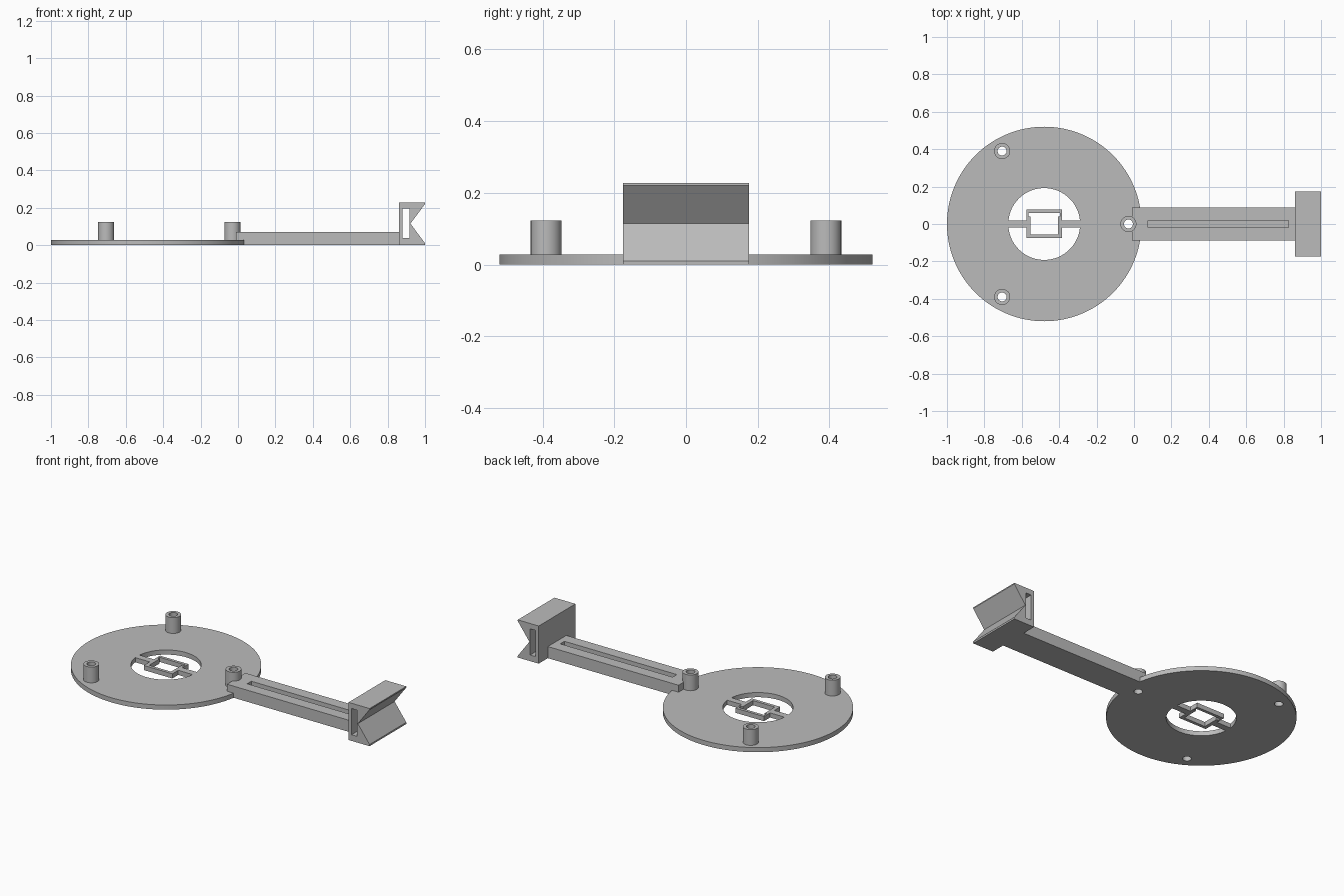
import bpy, bmesh, math

if "Cube" in bpy.data.objects:
    bpy.data.objects.remove(bpy.data.objects["Cube"])

grey = bpy.data.materials.new("plain grey")
grey.use_nodes = True
COLOUR = (0.5, 0.5, 0.5, 1)
grey.diffuse_color = COLOUR
grey.node_tree.nodes["Principled BSDF"].inputs["Base Color"].default_value = COLOUR


def finish(name, bm):
    bmesh.ops.recalc_face_normals(bm, faces=bm.faces)
    mesh = bpy.data.meshes.new(name)
    bm.to_mesh(mesh)
    bm.free()
    mesh.materials.append(grey)
    obj = bpy.data.objects.new(name, mesh)
    bpy.context.collection.objects.link(obj)
    return obj


def prism(name, outline, offset):
    bm = bmesh.new()
    face = bm.faces.new([bm.verts.new(p) for p in outline])
    side = bmesh.ops.extrude_face_region(bm, geom=[face])["geom"]
    bmesh.ops.translate(bm, vec=offset, verts=[v for v in side if isinstance(v, bmesh.types.BMVert)])
    return finish(name, bm)


def box(name, x0, x1, y0, y1, z0, z1):
    return prism(name, [(x0, y0, z0), (x1, y0, z0), (x1, y1, z0), (x0, y1, z0)], (0, 0, z1 - z0))


def cylinder(name, x, y, r, z0, z1, n=48):
    ring = [(x + r * math.cos(math.tau * i / n), y + r * math.sin(math.tau * i / n), z0) for i in range(n)]
    return prism(name, ring, (0, 0, z1 - z0))


def combine(obj, other, operation="DIFFERENCE"):
    mod = obj.modifiers.new(operation, "BOOLEAN")
    mod.operation, mod.solver, mod.object = operation, "EXACT", other
    bpy.context.view_layer.objects.active = obj
    bpy.ops.object.modifier_apply(modifier=mod.name)
    bpy.data.objects.remove(other)


CX, PLATE = -0.48, 0.028
POSTS = [(-0.705, 0.39), (-0.705, -0.39), (-0.03, 0)]

# Round base plate with its central opening
plate = cylinder("base_plate", CX, 0, 0.52, 0, PLATE, 128)
combine(plate, cylinder("cutter", CX, 0, 0.192, -0.1, 0.1, 96))

# Centre frame held by two bars, with small ears in the opening
frame = box("centre_frame", CX - 0.095, CX + 0.095, -0.076, 0.078, 0, PLATE)
combine(frame, box("cutter", CX - 0.073, CX + 0.073, -0.057, 0.06, -0.1, 0.1))
combine(frame, box("cutter", CX - 0.085, CX + 0.085, 0.04, 0.06, -0.1, 0.1))
for side, name in ((-1, "right_bar"), (1, "left_bar")):
    a, b = sorted((CX + side * 0.09, CX + side * 0.195))
    box(name, a, b, -0.02, 0.02, 0, PLATE)

# Arm with a long groove in its top
arm = box("arm", -0.012, 0.87, -0.088, 0.088, 0, 0.07)
combine(arm, box("cutter", 0.075, 0.825, -0.02, 0.02, 0.03, 0.2))

# Hollow posts, bored through the plate and arm
for i, (x, y) in enumerate(POSTS):
    post = cylinder(f"post_{i + 1}", x, y, 0.043, 0.02, 0.123)
    for part in (post, plate, arm):
        if part is not arm or y == 0:
            combine(part, cylinder("cutter", x, y, 0.024, -0.1, 0.2))

# V-notched end block with a slot through it
W = 0.175
profile = [(0.86, 0), (1, 0), (1, 0.01), (0.922, 0.115), (1, 0.22), (1, 0.227), (0.86, 0.227)]
block = prism("end_block", [(x, -W, z) for x, z in profile], (0, 2 * W, 0))
combine(block, box("cutter", 0.88, 0.917, -0.3, 0.3, 0.037, 0.195))

# Smooth round walls, sharp edges
for obj in bpy.context.scene.objects:
    obj.select_set(obj.type == "MESH")
bpy.ops.object.shade_smooth_by_angle(angle=math.radians(30))
